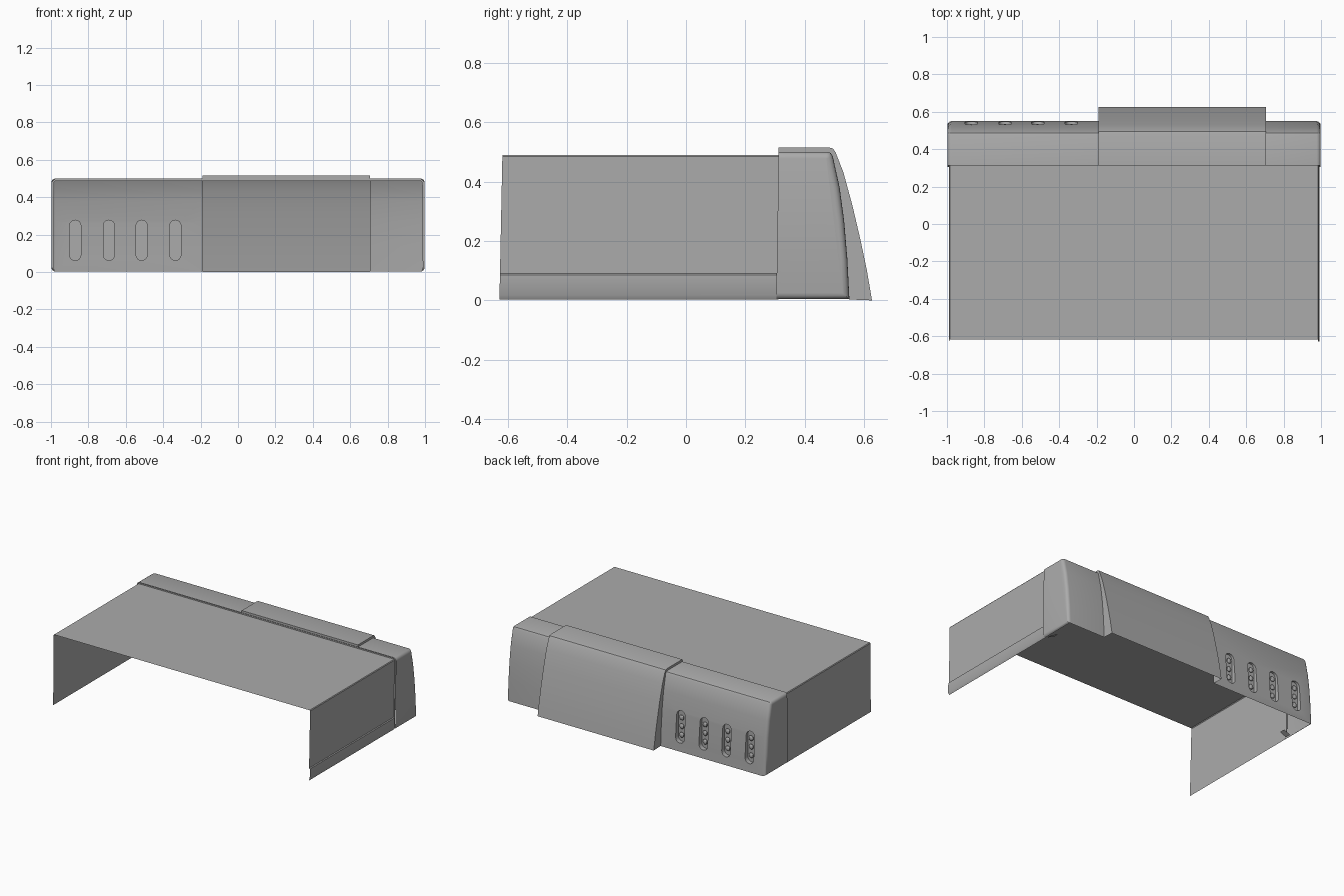
import bpy, bmesh, math

if "Cube" in bpy.data.objects:
    bpy.data.objects.remove(bpy.data.objects["Cube"])

# Side profiles (y, z), back edge over the top and down the curved face
BEZEL = [(.312, .5), (.475, .5), (.487, .496), (.494, .485), (.517, .38),
         (.532, .27), (.543, .14), (.55, .003)]
PANEL = [(.312, .515), (.48, .515), (.495, .511), (.504, .497), (.53, .43),
         (.56, .32), (.588, .2), (.609, .1), (.626, 0)]

GREY = bpy.data.materials.new("dark_grey")
GREY.diffuse_color = (.41, .41, .41, 1)
GREY.use_nodes = True
GREY.node_tree.nodes["Principled BSDF"].inputs["Base Color"].default_value = GREY.diffuse_color


def smooth(ob):
    bpy.ops.object.select_all(action='DESELECT')
    bpy.context.view_layer.objects.active = ob
    ob.select_set(True)
    bpy.ops.object.shade_smooth_by_angle(angle=math.radians(30))


def finish(name, bm):
    mesh = bpy.data.meshes.new(name)
    bm.to_mesh(mesh)
    bm.free()
    mesh.materials.append(GREY)
    ob = bpy.data.objects.new(name, mesh)
    bpy.context.collection.objects.link(ob)
    smooth(ob)
    return ob


def ribbon(bm, a, b):
    """Quads between two rows of points."""
    va, vb = [bm.verts.new(p) for p in a], [bm.verts.new(p) for p in b]
    for i in range(len(a) - 1):
        bm.faces.new((va[i], va[i + 1], vb[i + 1], vb[i]))


def prism(bm, outline, lo, hi, axis):
    """Closed prism: outline in xz along y, or in yz along x."""
    place = (lambda p, t: (t, p[0], p[1])) if axis == 'x' else (lambda p, t: (p[0], t, p[1]))
    a = [bm.verts.new(place(p, lo)) for p in outline]
    b = [bm.verts.new(place(p, hi)) for p in outline]
    bm.faces.new(a)
    bm.faces.new(b[::-1])
    for i in range(len(a)):
        j = (i + 1) % len(a)
        bm.faces.new((a[i], b[i], b[j], a[j]))
    bmesh.ops.recalc_face_normals(bm, faces=bm.faces)


def capsule(cx, z0, z1, r, n=8):
    pts = []
    for cz, start in ((z1 - r, 0), (z0 + r, math.pi)):
        for i in range(n + 1):
            t = start + math.pi * i / n
            pts.append((cx + r * math.cos(t), cz + r * math.sin(t)))
    return pts


def bezel_end(name, inner, outer, slots=()):
    """Hollow end of the bezel with a rounded outer rim and recessed slots."""
    bm = bmesh.new()
    prism(bm, BEZEL + [(.304, .003)], inner, outer, 'x')
    rim = [e for e in bm.edges if all(abs(v.co.x - outer) < 1e-4 for v in e.verts)
           and not all(v.co.y < .32 for v in e.verts)]
    bmesh.ops.bevel(bm, geom=rim, offset=.022, segments=4, profile=.5, affect='EDGES')
    ob = finish(name, bm)
    if slots:
        cb = bmesh.new()
        for x in slots:
            prism(cb, capsule(x, .06, .28, .033), .515, .62, 'y')
        cutter = finish("slot_cutter", cb)
        mod = ob.modifiers.new("slots", 'BOOLEAN')
        mod.operation, mod.solver, mod.object = 'DIFFERENCE', 'EXACT', cutter
        bpy.context.view_layer.objects.active = ob
        bpy.ops.object.modifier_apply(modifier=mod.name)
        bpy.data.objects.remove(cutter)
    # Open the back, the underside and the end that meets the panel
    bm = bmesh.new()
    bm.from_mesh(ob.data)
    bm.normal_update()
    cut = []
    for f in bm.faces:
        c = f.calc_center_median()
        if (all(v.co.y < .32 for v in f.verts) and f.normal.y < -.9) \
           or (c.z < .01 and f.normal.z < -.9) or abs(c.x - inner) < 1e-4:
            cut.append(f)
    bmesh.ops.delete(bm, geom=cut, context='FACES')
    # Crisp slot rims, so the long front facets keep flat shading
    for e in bm.edges:
        if len(e.link_faces) == 2 and e.calc_face_angle() > math.radians(30):
            e.smooth = False
    if slots:
        for f in bm.faces:
            if f.normal.y > .9 and len(f.verts) > 4:
                f.smooth = False
        bmesh.ops.triangulate(bm, faces=[f for f in bm.faces if len(f.verts) > 4])
    bm.to_mesh(ob.data)
    bm.free()
    smooth(ob)


SLOTS = (-.87, -.69, -.515, -.335)
bezel_end("bezel_left", -.19, -.998, SLOTS)
bezel_end("bezel_right", .705, .998)

# Raised front panel with step walls at both ends
bm = bmesh.new()
ribbon(bm, [(-.19, y, z) for y, z in PANEL], [(.705, y, z) for y, z in PANEL])
for x in (-.19, .705):
    bm.faces.new([bm.verts.new((x, y, z)) for y, z in PANEL + BEZEL[::-1]])
bmesh.ops.recalc_face_normals(bm, faces=bm.faces)
finish("front_panel", bm)

# Narrow lip closing the gap between bezel and cover
bm = bmesh.new()
rim = [(-.98, .003), (-.996, .025), (-.996, .48), (-.978, .499),
       (.978, .499), (.996, .48), (.996, .025), (.98, .003)]
edge = [(-.98, .003), (-.985, .025), (-.985, .48), (-.975, .488),
        (.975, .488), (.985, .48), (.988, .025), (.98, .003)]
ribbon(bm, *[[(x, .304 + .016 * z, z) for x, z in row] for row in (rim, edge)])
ribbon(bm, [(-.19, .312, .515), (.705, .312, .515)], [(-.19, .312, .5), (.705, .312, .5)])
finish("bezel_lip", bm)

# Folded sheet cover: left wall, top, right wall with a stepped lower strip
bm = bmesh.new()
section = [(-.984, .003), (-.988, .485), (-.984, .49), (.984, .49), (.988, .485),
           (.986, .09), (.992, .086), (.992, .018), (.984, .003)]
ribbon(bm, [(x, -.628 + .01 * z / .49, z) for x, z in section],
       [(x, .312, z) for x, z in section])
finish("cover", bm)

# Small studs standing on the slot floors
bm = bmesh.new()
for x in SLOTS:
    for z in (.11, .17, .23):
        r = bmesh.ops.create_uvsphere(bm, u_segments=12, v_segments=8, radius=.018)
        bmesh.ops.scale(bm, vec=(1, .5, 1), verts=r['verts'])
        bmesh.ops.translate(bm, vec=(x, .525, z), verts=r['verts'])
finish("slot_studs", bm)

# Small inward tabs under the bezel ends
bm = bmesh.new()
for s in (-1, 1):
    ribbon(bm, [(s * .973, .32, .005), (s * .973, .36, .005)],
           [(s * .925, .32, .025), (s * .925, .36, .025)])
finish("bezel_tabs", bm)
